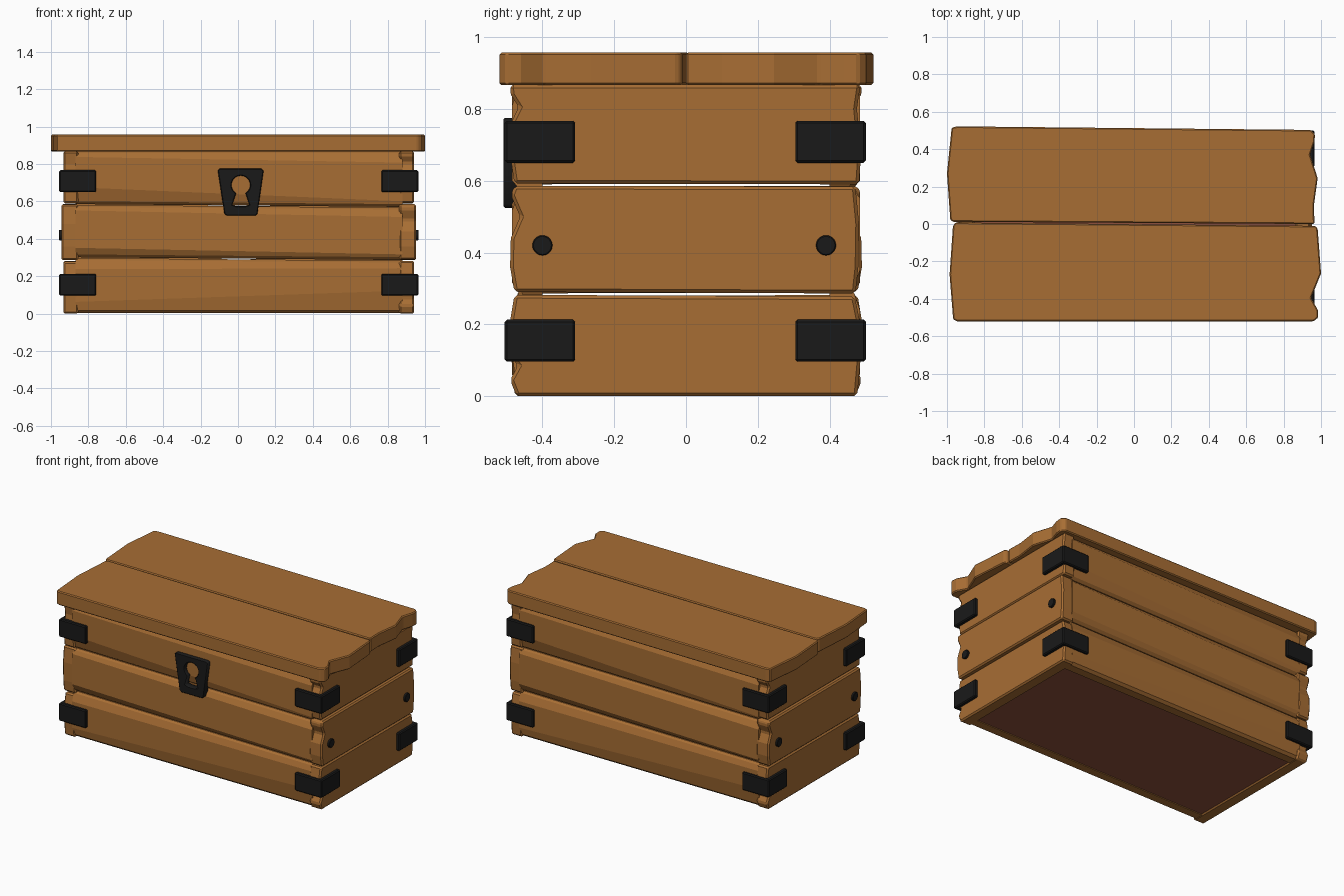
import bpy, bmesh, math
from mathutils import Vector

if "Cube" in bpy.data.objects:
    bpy.data.objects.remove(bpy.data.objects["Cube"])


def material(name, rgb):
    m = bpy.data.materials.new(name)
    m.diffuse_color = (*rgb, 1)
    m.use_nodes = True
    m.node_tree.nodes["Principled BSDF"].inputs["Base Color"].default_value = m.diffuse_color
    return m


WOOD = material("wood", (0.39, 0.155, 0.034))
DARK = material("dark_wood", (0.27, 0.08, 0.045))
IRON = material("iron", (0.01, 0.01, 0.01))


def prism(name, pts, axis, a, b, mat, bevel=0.0, end_pts=None):
    """Extrude (or loft to end_pts) a 2D outline along an axis from a to b."""
    def place(p, d):
        u, v = p
        return {"x": (d, u, v), "y": (u, d, v), "z": (u, v, d)}[axis]
    bm = bmesh.new()
    lo = [bm.verts.new(place(p, a)) for p in pts]
    hi = [bm.verts.new(place(p, b)) for p in (end_pts or pts)]
    bm.faces.new(lo)
    bm.faces.new(hi)
    n = len(pts)
    for i in range(n):
        j = (i + 1) % n
        bm.faces.new((lo[i], lo[j], hi[j], hi[i]))
    bmesh.ops.recalc_face_normals(bm, faces=bm.faces)
    me = bpy.data.meshes.new(name)
    bm.to_mesh(me)
    bm.free()
    ob = bpy.data.objects.new(name, me)
    bpy.context.collection.objects.link(ob)
    me.materials.append(mat)
    if bevel:
        mod = ob.modifiers.new("bevel", "BEVEL")
        mod.width = bevel
        mod.segments = 1
    return ob


# Long front and back planks, with worn convex faces and slanted joints
def wall_profile(s, z0, z1, low, top):
    return [(s * 0.40, z0), (s * 0.455, z0), (s * 0.472, z0 + 0.015), (s * 0.485, z0 + low),
            (s * 0.485, z1 - top), (s * 0.468, z1 - 0.01), (s * 0.455, z1), (s * 0.40, z1)]


rows = [("bottom", (0.003, 0.298), (0.003, 0.283), (0.06, 0.06), (0.12, 0.04)),
        ("middle", (0.302, 0.582), (0.287, 0.567), (0.05, 0.03), (0.03, 0.05)),
        ("top", (0.586, 0.868), (0.571, 0.868), (0.09, 0.03), (0.03, 0.06))]
for side, s in (("front", -1), ("back", 1)):
    for row, left, right, fl, fr in rows:
        if s > 0:
            left, right = right, left
            fl, fr = fr, fl
        prism(f"{side}_{row}_plank", wall_profile(s, *left, *fl), "x", -0.87, 0.88,
              WOOD, end_pts=wall_profile(s, *right, *fr))

# End planks with splintered vertical edges
ends = [("bottom", 0.862, 0.942,
         [(-0.472, 0), (0.477, 0), (0.486, 0.10), (0.486, 0.20), (0.47, 0.278),
          (-0.478, 0.282), (-0.49, 0.21), (-0.48, 0.10), (-0.468, 0.085), (-0.49, 0.045)]),
        ("middle", 0.862, 0.953,
         [(-0.478, 0.290), (0.472, 0.286), (0.48, 0.36), (0.482, 0.48), (0.472, 0.584),
          (-0.478, 0.586), (-0.488, 0.56), (-0.462, 0.50), (-0.488, 0.44), (-0.49, 0.36)]),
        ("top", 0.862, 0.942,
         [(-0.478, 0.592), (0.482, 0.590), (0.488, 0.68), (0.476, 0.80), (0.486, 0.868),
          (-0.49, 0.868), (-0.488, 0.84), (-0.466, 0.805), (-0.488, 0.76), (-0.488, 0.66)])]
for row, x0, x1, pts in ends:
    prism(f"right_{row}_plank", pts, "x", x0, x1, WOOD, 0.009)
    prism(f"left_{row}_plank", [(-y, z) for y, z in pts], "x", -x0 + 0.008, -x1 + 0.008,
          WOOD, 0.009)

# Floor panel, slightly recessed
prism("floor_panel", [(-0.87, -0.42), (0.88, -0.42), (0.88, 0.42), (-0.87, 0.42)],
      "z", 0.008, 0.05, DARK)

# Two lid planks with ragged ends
lid_back = [(-0.965, 0.012), (0.965, 0.0), (0.962, 0.10), (0.982, 0.245), (0.942, 0.37),
            (0.965, 0.44), (0.968, 0.48), (0.945, 0.503), (-0.945, 0.522),
            (-0.975, 0.515), (-1.0, 0.27), (-0.982, 0.02)]
lid_front = [(-0.945, -0.52), (0.96, -0.52), (0.985, -0.50), (0.983, -0.46), (0.947, -0.395),
             (1.0, -0.265), (0.982, -0.025), (0.97, -0.01), (-0.955, 0.008),
             (-0.968, -0.01), (-0.986, -0.27), (-0.967, -0.51)]
prism("lid_back_plank", lid_back, "z", 0.866, 0.957, WOOD, 0.006)
prism("lid_front_plank", lid_front, "z", 0.866, 0.957, WOOD, 0.006)

# Iron corner brackets
for level, z0 in (("lower", 0.096), ("upper", 0.65)):
    for sx, xn in ((-1, "left"), (1, "right")):
        for sy, yn in ((-1, "front"), (1, "back")):
            ell = [(0.96, 0.503), (0.96, 0.307), (0.915, 0.307), (0.915, 0.458),
                   (0.762, 0.458), (0.762, 0.503)]
            prism(f"{yn}_{xn}_{level}_bracket",
                  [(sx * x + 0.004, sy * y - 0.002) for x, y in ell],
                  "z", z0, z0 + 0.117, IRON, 0.006)

# Round nail heads on the end planks
for sx, xn in ((-1, "left"), (1, "right")):
    for y, yn in ((-0.40, "front"), (0.39, "back")):
        ring = [(y + 0.028 * math.cos(i * math.tau / 20), 0.42 + 0.028 * math.sin(i * math.tau / 20))
                for i in range(20)]
        prism(f"{xn}_{yn}_nail", ring, "x", sx * 0.90 + 0.004, sx * 0.962 + 0.004, IRON, 0.003)

# Lock plate with keyhole
plate = [(-0.108, 0.765), (-0.098, 0.775), (0.126, 0.775), (0.137, 0.765),
         (0.104, 0.535), (0.093, 0.524), (-0.06, 0.524), (-0.073, 0.535)]
a0 = math.radians(-60)
keyhole = [(0.015 + 0.05 * math.cos(a0 + math.radians(300) * i / 16),
            0.688 + 0.05 * math.sin(a0 + math.radians(300) * i / 16)) for i in range(17)]
keyhole += [(-0.03, 0.582), (-0.01, 0.575), (0.04, 0.575), (0.06, 0.582)]
cu = bpy.data.curves.new("lock_plate", "CURVE")
cu.dimensions = "2D"
cu.fill_mode = "BOTH"
cu.extrude = 0.018
cu.bevel_depth = 0.004
cu.bevel_resolution = 0
cu.offset = -0.004
for loop in (plate, keyhole):
    sp = cu.splines.new("POLY")
    sp.points.add(len(loop) - 1)
    for p, (x, z) in zip(sp.points, loop):
        p.co = (x, z, 0, 1)
    sp.use_cyclic_u = True
cu.materials.append(IRON)
lock = bpy.data.objects.new("lock_plate", cu)
lock.location.y = -0.486
lock.rotation_euler.x = math.pi / 2
bpy.context.collection.objects.link(lock)
bpy.context.view_layer.objects.active = lock
lock.select_set(True)
bpy.ops.object.convert(target="MESH")
